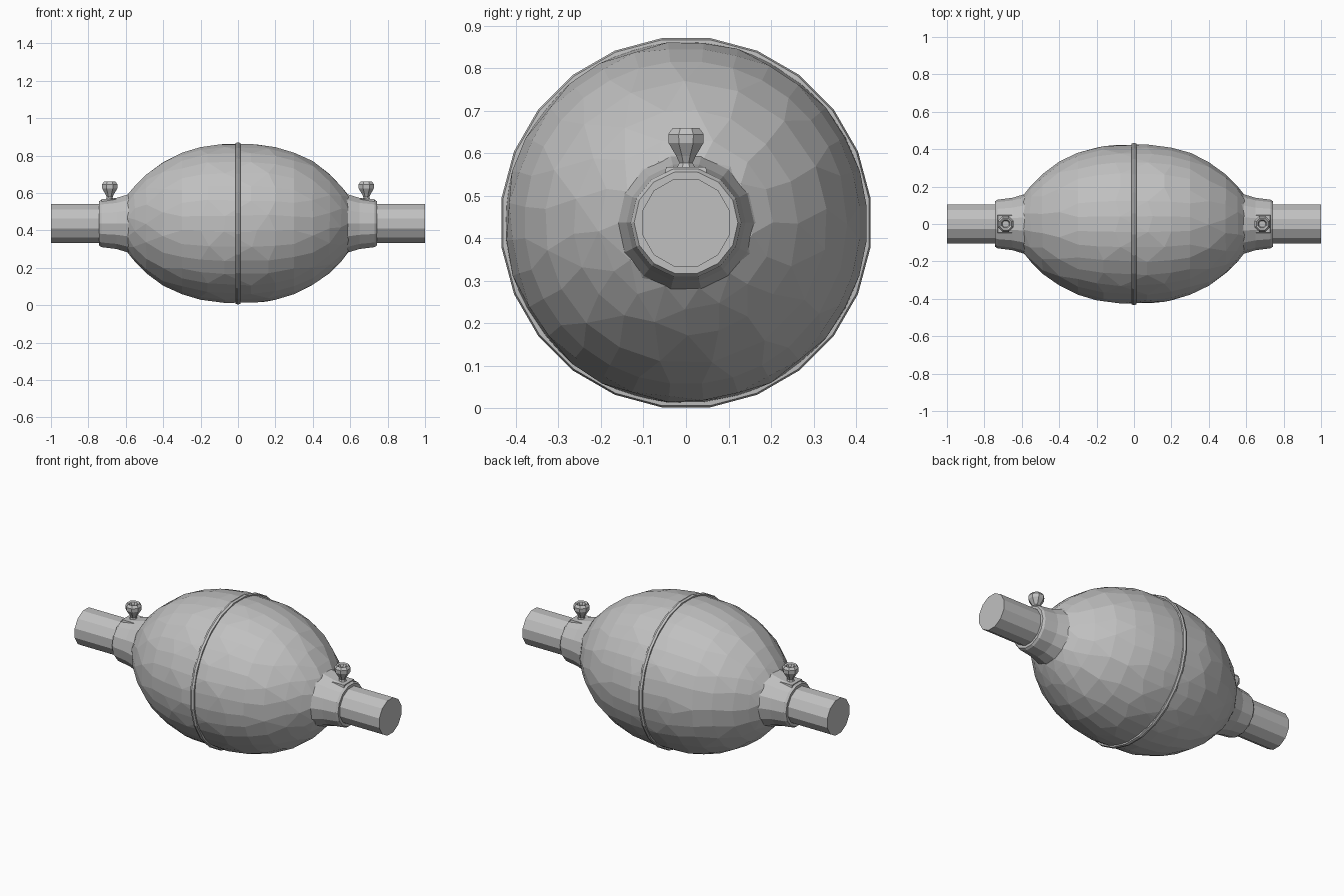
import bpy
import bmesh
import math
from mathutils import Matrix, Vector

cube = bpy.data.objects.get("Cube")
if cube:
    bpy.data.objects.remove(cube, do_unlink=True)

AXIS_Z = 0.437

grey = bpy.data.materials.new("plain grey")
grey.use_nodes = True
colour = (0.53, 0.53, 0.53, 1)
grey.diffuse_color = colour
grey.node_tree.nodes["Principled BSDF"].inputs["Base Color"].default_value = colour


def finish(name, bm):
    bmesh.ops.remove_doubles(bm, verts=bm.verts, dist=0.0001)
    bmesh.ops.recalc_face_normals(bm, faces=bm.faces)
    mesh = bpy.data.meshes.new(name)
    bm.to_mesh(mesh)
    bm.free()
    mesh.materials.append(grey)
    obj = bpy.data.objects.new(name, mesh)
    bpy.context.collection.objects.link(obj)
    return obj


def lathe(name, profile, sides, matrix):
    """Spin (radius, height) points round local z, then place the result."""
    bm = bmesh.new()
    verts = [bm.verts.new((r, 0, h)) for r, h in profile]
    edges = [bm.edges.new(pair) for pair in zip(verts, verts[1:])]
    bmesh.ops.spin(bm, geom=verts + edges, cent=(0, 0, 0), axis=(0, 0, 1),
                   angle=math.tau, steps=sides, use_merge=True)
    bmesh.ops.rotate(bm, verts=bm.verts, cent=(0, 0, 0),
                     matrix=Matrix.Rotation(math.pi / sides, 3, 'Z'))
    bmesh.ops.transform(bm, matrix=matrix, verts=bm.verts)
    return finish(name, bm)


def along_x(side):
    return (Matrix.Translation((0, 0, AXIS_Z))
            @ Matrix.Rotation(side * math.pi / 2, 4, 'Y'))


# Bulb body: egg profile, thinned into irregular facets
half = [(0.427, 0), (0.424, 0.1), (0.410, 0.2), (0.380, 0.3), (0.332, 0.4),
        (0.265, 0.49), (0.205, 0.55), (0.155, 0.59), (0, 0.6)]
profile = [(r, -h) for r, h in reversed(half[1:])] + half
body = lathe("bulb_body", profile, 32, along_x(1))
thin = body.modifiers.new("facets", 'DECIMATE')
thin.ratio = 0.6

# Raised seam round the middle
lathe("middle_seam", [(0.41, -0.014), (0.434, -0.012), (0.438, 0),
                      (0.434, 0.012), (0.41, 0.014)], 24, along_x(1))

for side, label in ((1, "left"), (-1, "right")):
    # Tapered collar with a chamfered outer rim
    lathe(label + "_collar", [(0.195, 0.545), (0.160, 0.585), (0.140, 0.65),
                              (0.130, 0.73), (0.122, 0.742), (0.09, 0.742)],
          14, along_x(side))

    # Pipe with a closed end
    lathe(label + "_pipe", [(0, 0.6), (0.107, 0.6), (0.107, 1), (0, 1)],
          12, along_x(side))

    # Raised pad under the screw
    bm = bmesh.new()
    bmesh.ops.create_cube(bm, size=1)
    for v in bm.verts:
        if v.co.z > 0:
            v.co.x *= 0.85
            v.co.y *= 0.85
    pad = (Matrix.Translation((side * 0.69, 0, 0.545))
           @ Matrix.Diagonal((0.09, 0.11, 0.046, 1)))
    bmesh.ops.transform(bm, matrix=pad, verts=bm.verts)
    finish(label + "_screw_pad", bm)

    # Thumb screw with a flared, dished head
    lathe(label + "_thumb_screw",
          [(0, 0.55), (0.026, 0.56), (0.017, 0.578), (0.025, 0.594),
           (0.044, 0.624), (0.045, 0.645), (0.034, 0.66), (0.024, 0.655),
           (0.018, 0.64), (0, 0.64)],
          8, Matrix.Translation((side * 0.686, 0, 0)))
